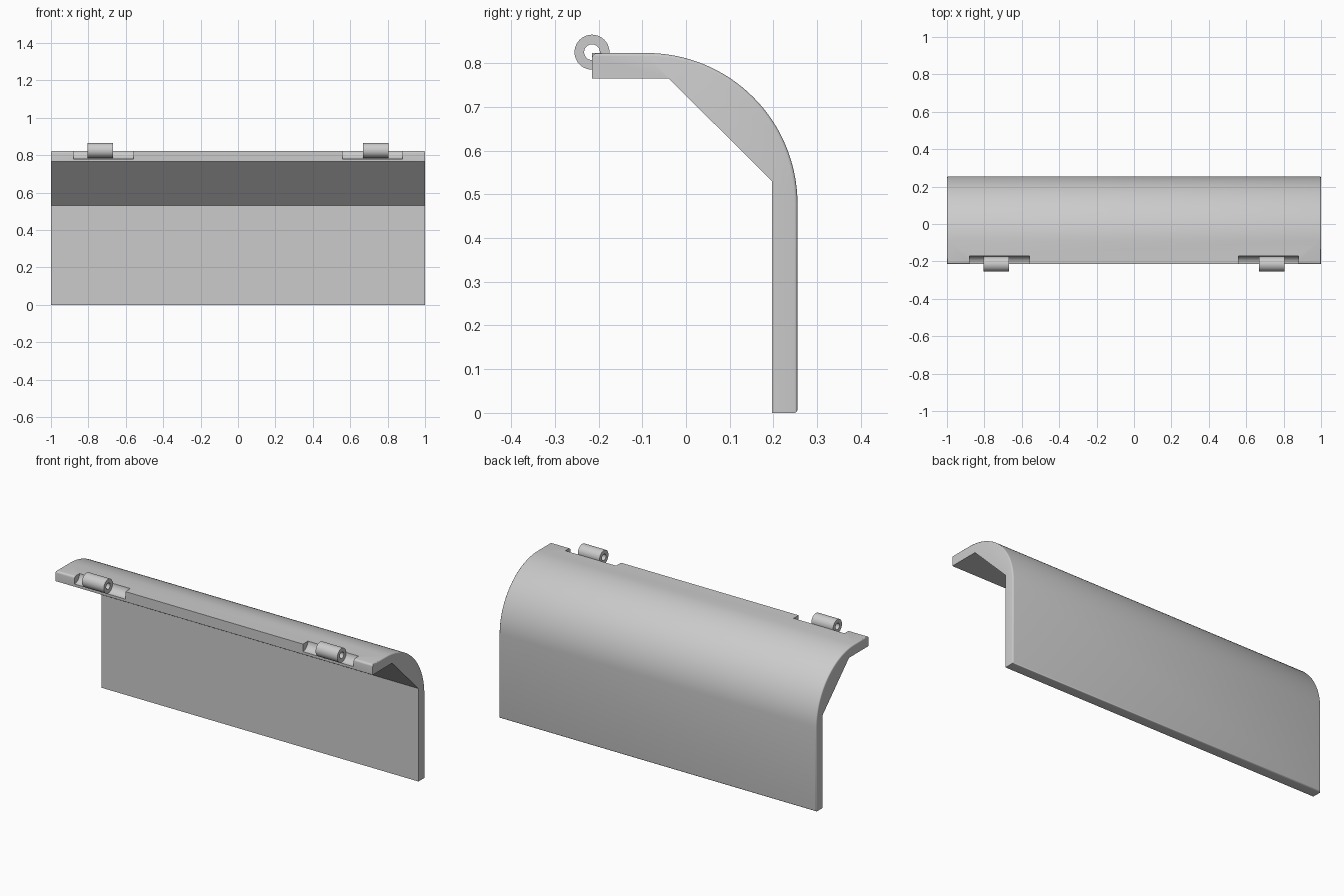
import bpy, bmesh, math

cube = bpy.data.objects.get("Cube")
if cube:
    bpy.data.objects.remove(cube, do_unlink=True)

grey = bpy.data.materials.new("plain grey")
grey.use_nodes = True
colour = (0.6, 0.6, 0.6, 1)
grey.diffuse_color = colour
grey.node_tree.nodes["Principled BSDF"].inputs["Base Color"].default_value = colour


def arc(cy, cz, r, a0, a1, n):
    """Points (y, z) along an arc, angles in degrees."""
    angles = [math.radians(a0 + (a1 - a0) * i / n) for i in range(n + 1)]
    return [(cy + r * math.cos(a), cz + r * math.sin(a)) for a in angles]


def make_object(name, bm):
    bmesh.ops.recalc_face_normals(bm, faces=bm.faces)
    mesh = bpy.data.meshes.new(name)
    bm.to_mesh(mesh)
    bm.free()
    mesh.materials.append(grey)
    obj = bpy.data.objects.new(name, mesh)
    bpy.context.collection.objects.link(obj)
    return obj


def prism(points, x0, x1):
    """Extrude a (y, z) profile along x."""
    bm = bmesh.new()
    face = bm.faces.new([bm.verts.new((x0, y, z)) for y, z in points])
    new = bmesh.ops.extrude_face_region(bm, geom=[face])["geom"]
    bmesh.ops.translate(bm, vec=(x1 - x0, 0, 0),
                        verts=[v for v in new if isinstance(v, bmesh.types.BMVert)])
    return bm


def activate(obj):
    bpy.ops.object.select_all(action='DESELECT')
    obj.select_set(True)
    bpy.context.view_layer.objects.active = obj


def cut(target, cutter):
    cutter.hide_render = True
    mod = target.modifiers.new("cut", 'BOOLEAN')
    mod.operation = 'DIFFERENCE'
    mod.solver = 'EXACT'
    mod.object = cutter
    activate(target)
    bpy.ops.object.modifier_apply(modifier=mod.name)
    bpy.data.objects.remove(cutter, do_unlink=True)


FRONT, TOP, BACK = -0.215, 0.823, 0.255
BEND = 0.345                      # radius of the outer bend

# Curved lid panel with an angled web inside the bend
inner = [(FRONT, 0.765), (-0.04, 0.765), (0.197, 0.53), (0.197, 0)]
outer = [(BACK, 0)] + arc(BACK - BEND, TOP - BEND, BEND, 0, 90, 32) + [(FRONT, TOP)]
bm = prism(inner + outer, -1, 1)


def on_outer(v):
    return any(abs(v.co.y - y) + abs(v.co.z - z) < 1e-4 for y, z in outer)


# Soften the outer rim: both ends and the lower back edge
rim = []
for e in bm.edges:
    a, b = e.verts
    along_x = abs(a.co.x - b.co.x) > 1
    if on_outer(a) and on_outer(b) and (not along_x or (a.co.z < 0.01 and a.co.y > 0.2)):
        rim.append(e)
bmesh.ops.bevel(bm, geom=rim, offset=0.007, offset_type='OFFSET', segments=3,
                profile=0.5, affect='EDGES')
panel = make_object("lid_panel", bm)

# Hinge recesses and rounded front corners, on each side
R = 0.012
corner = arc(FRONT + R, TOP - R, R, 90, 180, 4)
corner += [(FRONT - 0.02, TOP - R), (FRONT - 0.02, TOP + 0.02), (FRONT + R, TOP + 0.02)]
for s in (-1, 1):
    recess = arc(FRONT, TOP + 0.002, 0.045, 0, 360 - 360 / 48, 47)
    cut(panel, make_object("recess_cutter", prism(recess, s * 0.56, s * 0.88)))
    cut(panel, make_object("corner_cutter", prism(corner, s * 0.87, s * 1.05)))

# Hinge barrels: a rectangle spun around the hinge axis
barrels = []
for s, side in ((-1, "right"), (1, "left")):
    bm = bmesh.new()
    loop = [bm.verts.new((s * x, FRONT, TOP + 0.002 + r))
            for x, r in ((0.668, 0.018), (0.805, 0.018), (0.805, 0.04), (0.668, 0.04))]
    edges = [bm.edges.new((loop[i], loop[(i + 1) % 4])) for i in range(4)]
    bmesh.ops.spin(bm, geom=loop + edges, cent=(0, FRONT, TOP + 0.002), axis=(1, 0, 0),
                   angle=2 * math.pi, steps=40, use_merge=True)
    bmesh.ops.remove_doubles(bm, verts=bm.verts, dist=1e-5)
    barrels.append(make_object("hinge_barrel_" + side, bm))

for obj in [panel] + barrels:
    activate(obj)
    bpy.ops.object.shade_smooth_by_angle(angle=math.radians(35))
